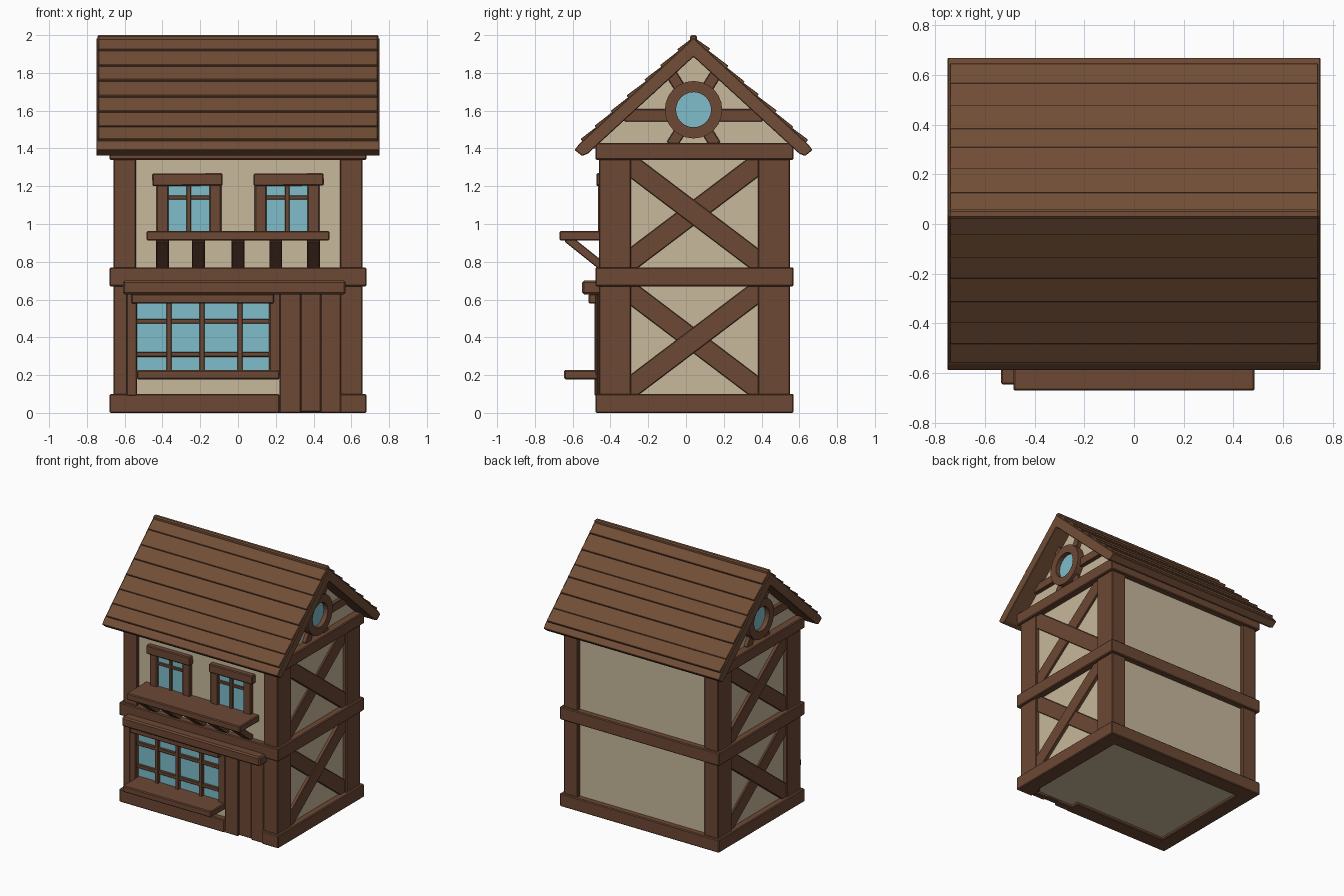
import bpy, bmesh, math, random
from mathutils import Matrix, Vector

if "Cube" in bpy.data.objects:
    bpy.data.objects.remove(bpy.data.objects["Cube"])

random.seed(4)
CY = 0.04  # ridge / gable centre line in y


def material(name, rgb):
    m = bpy.data.materials.new(name)
    m.diffuse_color = (*rgb, 1)
    m.use_nodes = True
    m.node_tree.nodes["Principled BSDF"].inputs["Base Color"].default_value = m.diffuse_color
    return m


WOOD = material("wood", (0.150, 0.065, 0.034))
ROOF = material("roof_wood", (0.165, 0.075, 0.037))
PLASTER = material("plaster", (0.58, 0.48, 0.33))
GLASS = material("glass", (0.21, 0.51, 0.59))


def finish(name, bm, mat):
    bmesh.ops.recalc_face_normals(bm, faces=bm.faces)
    me = bpy.data.meshes.new(name)
    bm.to_mesh(me)
    bm.free()
    me.materials.append(mat)
    ob = bpy.data.objects.new(name, me)
    bpy.context.collection.objects.link(ob)
    return ob


def box(name, x, y, z, mat=WOOD, bevel=0.006, rot=(0, 'X')):
    """Box from (min, max) ranges, turned about its own centre."""
    bm = bmesh.new()
    size = [abs(r[1] - r[0]) for r in (x, y, z)]
    bmesh.ops.create_cube(bm, size=1, matrix=Matrix.Diagonal((*size, 1)))
    if bevel:
        bmesh.ops.bevel(bm, geom=bm.edges[:], offset=bevel, segments=1, affect='EDGES')
    centre = Vector([(r[0] + r[1]) / 2 for r in (x, y, z)])
    bm.transform(Matrix.Translation(centre) @ Matrix.Rotation(rot[0], 4, rot[1]))
    return finish(name, bm, mat)


def beam(name, x, a, b, width, mat=WOOD, bevel=0.004):
    """Straight beam in the side plane from a to b, each given as (y, z)."""
    length = math.dist(a, b)
    cy, cz = (a[0] + b[0]) / 2, (a[1] + b[1]) / 2
    ang = math.atan2(b[1] - a[1], b[0] - a[0])
    return box(name, x, (cy - length / 2, cy + length / 2),
               (cz - width / 2, cz + width / 2), mat, bevel, (ang, 'X'))


def prism(name, x, pts, mat, bevel=0):
    """Side profile of (y, z) points extruded along x."""
    bm = bmesh.new()
    face = bm.faces.new([bm.verts.new((x[0], p[0], p[1])) for p in pts])
    ext = bmesh.ops.extrude_face_region(bm, geom=[face])
    verts = [v for v in ext["geom"] if isinstance(v, bmesh.types.BMVert)]
    bmesh.ops.translate(bm, verts=verts, vec=(x[1] - x[0], 0, 0))
    if bevel:
        bmesh.ops.bevel(bm, geom=bm.edges[:], offset=bevel, segments=1, affect='EDGES')
    return finish(name, bm, mat)


# plaster body and gable
box("plaster_walls", (-.63, .63), (-.435, .525), (.02, 1.4), PLASTER, 0)
prism("plaster_gable", (-.62, .62), [(CY - .53, 1.40), (CY + .53, 1.40), (CY, 1.90)], PLASTER)

# corner posts
for s in (-1, 1):
    x = sorted((s * .54, s * .66))
    box("front_post", x, (-.46, -.29), (.05, 1.40))
    box("back_post", x, (.38, .55), (.05, 1.40))

# horizontal bands around each floor; the base leaves a doorway gap
for i, (z0, z1) in enumerate([(0, .10), (.67, .77), (1.34, 1.43)]):
    for s in (-1, 1):
        box("side_band", sorted((s * .56, s * .68)), (-.48, .57), (z0, z1))
    box("back_band", (-.67, .67), (.45, .57), (z0, z1))
    box("front_band", (-.67, .22 if i == 0 else .67), (-.48, -.36), (z0, z1))

# crossed braces, gable timbers and round windows on both sides
for s in (-1, 1):
    for zc, tilt in ((1.06, -1), (.385, 1)):
        for t, top in ((tilt, .653), (-tilt, .645)):
            beam("cross_brace", sorted((s * .60, s * top)),
                 (CY - .37, zc - t * .28), (CY + .37, zc + t * .28), .11)
    gx = sorted((s * .60, s * .65))
    for d in (-1, 1):
        beam("gable_rail", gx, (CY + d * .10, 1.575), (CY + d * .365, 1.575), .065)
        for up, reach in ((1, .26), (-1, .22)):
            ang = math.radians(58)
            c, n = d * math.cos(ang), up * math.sin(ang)
            beam("gable_spoke", gx, (CY + .11 * c, 1.605 + .11 * n),
                 (CY + reach * c, 1.605 + reach * n), .06)
    # round frame: rectangular section swept about the x axis
    bm = bmesh.new()
    N = 24
    section = [(.60, .093), (.60, .152), (.675, .152), (.675, .093)]
    rings = [[bm.verts.new((s * px, CY + r * math.cos(k * math.tau / N),
                            1.605 + r * math.sin(k * math.tau / N)))
              for px, r in section] for k in range(N)]
    for k in range(N):
        a, b = rings[k], rings[(k + 1) % N]
        for j in range(4):
            bm.faces.new((a[j], a[(j + 1) % 4], b[(j + 1) % 4], b[j]))
    finish("round_window_frame", bm, WOOD)
    bm = bmesh.new()
    bmesh.ops.create_cone(bm, cap_ends=True, segments=N, radius1=.10, radius2=.10, depth=.04,
                          matrix=Matrix.Translation((s * .62, CY, 1.605))
                          @ Matrix.Rotation(math.pi / 2, 4, 'Y'))
    finish("round_window_glass", bm, GLASS)

# roof slab
prism("roof_slab", (-.75, .75),
      [(CY, 1.985), (CY + .605, 1.424), (CY + .63, 1.392), (CY + .59, 1.36), (CY + .56, 1.372),
       (CY, 1.885), (CY - .56, 1.372), (CY - .59, 1.36), (CY - .63, 1.392), (CY - .605, 1.424)],
      ROOF, .004)
# overlapping roof boards, each slightly tilted so its lower edge stands proud
slope = math.atan2(.561, .605)
for d in (-1, 1):
    dy, dz = d * math.cos(slope), -math.sin(slope)
    ny, nz = d * math.sin(slope), math.cos(slope)
    cuts = [0, .10, .22, .34, .45, .57, .69, .80]
    for i in range(7):
        t0 = cuts[i]
        t1 = cuts[i + 1] + random.uniform(.0, .02)
        h0, h1 = -.006, .004 + random.uniform(0, .005)
        beam("roof_board", (-.74, .74),
             (CY + t0 * dy + h0 * ny, 1.985 + t0 * dz + h0 * nz),
             (CY + t1 * dy + h1 * ny, 1.985 + t1 * dz + h1 * nz), .02, ROOF, .003)
box("ridge_cap", (-.745, .745), (CY - .018, CY + .018), (1.96, 2.0), ROOF, .008)

# shop window
box("shop_glass", (-.55, .19), (-.45, -.42), (.22, .60), GLASS, 0)
box("shop_left_jamb", (-.59, -.535), (-.485, -.42), (.09, .64))
box("shop_right_jamb", (.165, .225), (-.48, -.42), (.20, .64))
box("shop_header", (-.565, .19), (-.515, -.42), (.578, .63))
box("shop_sill", (-.535, .22), (-.645, -.42), (.178, .226))
for x in (-.365, -.19, .01):
    box("shop_mullion", (x - .013, x + .013), (-.475, -.43), (.21, .60), bevel=.003)
for z in (.485, .31):
    box("shop_crossbar", (-.55, .19), (-.47, -.43), (z - .013, z + .013), bevel=.003)
box("shop_lintel_board", (-.61, .57), (-.55, -.42), (.628, .70), bevel=.01)

# plank door and corner foot
for x0, x1, y, z in ((.22, .332, -.475, 0), (.33, .44, -.462, .005), (.438, .545, -.468, 0)):
    box("door_plank", (x0, x1), (y, -.42), (z, .65), bevel=.005)
box("corner_foot", (.54, .68), (-.48, -.38), (0, .10))

# upper windows
for s in (-1, 1):
    c = s * .26
    box("upper_glass", (c - .12, c + .12), (-.445, -.42), (.94, 1.22), GLASS, 0)
    for d in (-1, 1):
        box("upper_jamb", sorted((c + d * .108, c + d * .172)), (-.465, -.42), (.93, 1.22))
    lc = s * .268
    box("upper_lintel", (lc - .186, lc + .186), (-.475, -.42), (1.202, 1.268),
        rot=(math.radians(-.4), 'Y'))
    box("upper_mullion", (c - .012, c + .012), (-.458, -.43), (.94, 1.22), bevel=.003)
    box("upper_crossbar", (c - .12, c + .12), (-.455, -.43), (1.13, 1.152), bevel=.003)

# balcony shelf with diagonal brackets
box("balcony_shelf", (-.485, .485), (-.67, -.42), (.913, .963))
for x in (-.40, -.21, 0, .20, .40):
    w = .034
    beam("shelf_bracket", (x - w, x + w), (-.63, .925), (-.43, .765), .045)
